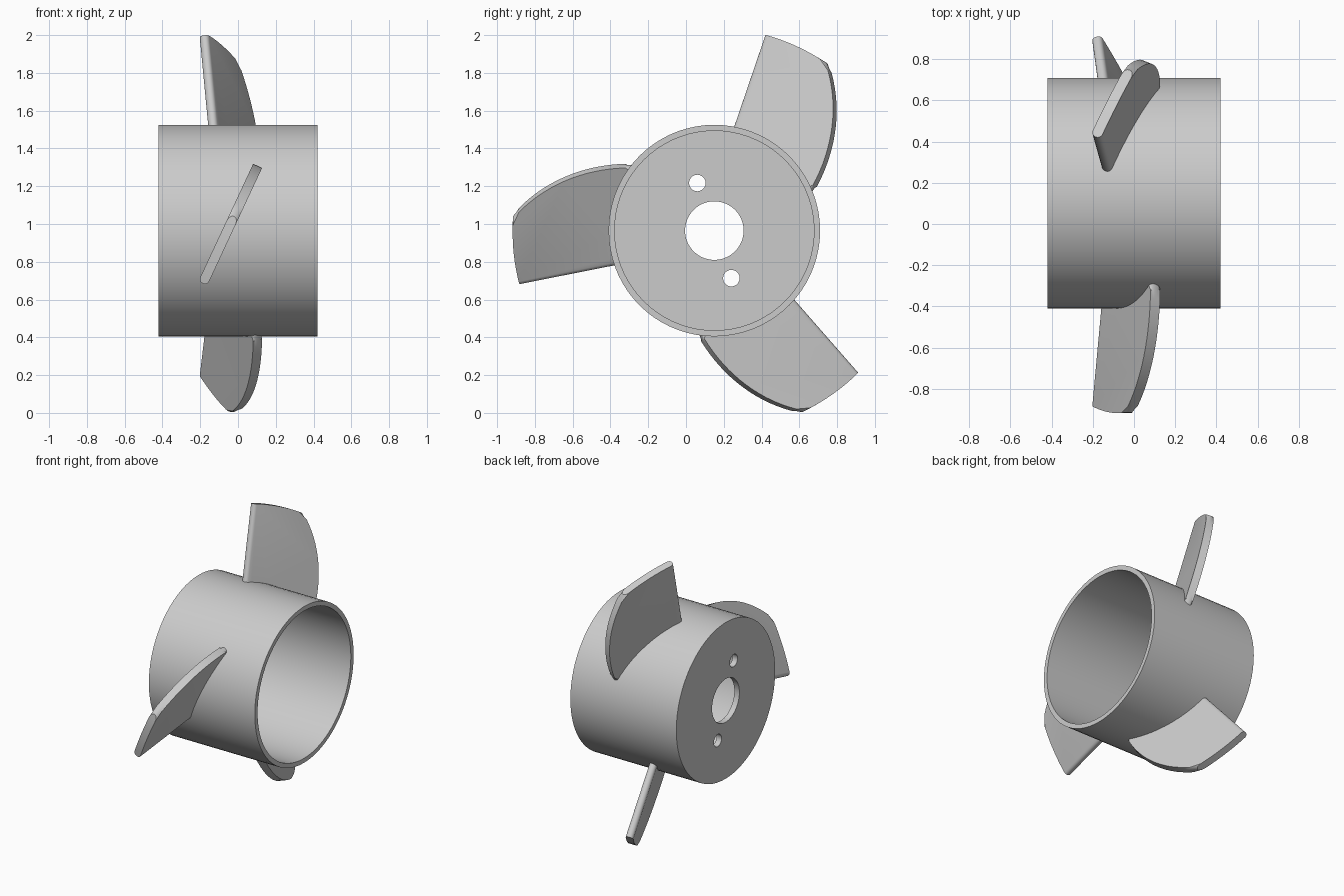
import bpy, bmesh, math
from mathutils import Vector, Matrix
from mathutils.geometry import interpolate_bezier

if "Cube" in bpy.data.objects:
    bpy.data.objects.remove(bpy.data.objects["Cube"], do_unlink=True)

CENTRE = Vector((0, 0.15, 0.965))   # hub axis runs along x
HUB_R, INNER_R, BORE_R, HALF = 0.56, 0.528, 0.155, 0.42
TIP_R, THICK, PITCH = 1.068, 0.052, math.radians(25)

grey = bpy.data.materials.new("grey")
grey.diffuse_color = (0.6, 0.6, 0.6, 1)
grey.use_nodes = True
grey.node_tree.nodes["Principled BSDF"].inputs["Base Color"].default_value = (0.6, 0.6, 0.6, 1)


def make_object(name, bm):
    bmesh.ops.recalc_face_normals(bm, faces=bm.faces)
    mesh = bpy.data.meshes.new(name)
    bm.to_mesh(mesh)
    bm.free()
    mesh.materials.append(grey)
    ob = bpy.data.objects.new(name, mesh)
    bpy.context.collection.objects.link(ob)
    return ob


def activate(ob):
    bpy.ops.object.select_all(action='DESELECT')
    ob.select_set(True)
    bpy.context.view_layer.objects.active = ob


def smooth(ob):
    activate(ob)
    bpy.ops.object.shade_smooth_by_angle(angle=math.radians(35))


# Hub: lathed cup, open at +x, with a bored end wall at -x
bm = bmesh.new()
section = [(-HALF, BORE_R), (-HALF, HUB_R), (HALF, HUB_R),
           (HALF, INNER_R), (-HALF + 0.04, INNER_R), (-HALF + 0.04, BORE_R)]
ring = [bm.verts.new((x, r, 0)) for x, r in section]
edges = [bm.edges.new((ring[i], ring[(i + 1) % len(ring)])) for i in range(len(ring))]
bmesh.ops.spin(bm, geom=ring + edges, cent=(0, 0, 0), axis=(1, 0, 0),
               angle=2 * math.pi, steps=72, use_merge=True)
bmesh.ops.remove_doubles(bm, verts=bm.verts, dist=1e-4)
bmesh.ops.translate(bm, verts=bm.verts, vec=CENTRE)
hub = make_object("hub", bm)

# Two bolt holes through the end wall
bm = bmesh.new()
for s in (-1, 1):
    pos = CENTRE + Vector((-HALF, s * 0.09, -s * 0.252))
    bmesh.ops.create_cone(bm, cap_ends=True, segments=20, radius1=0.044, radius2=0.044, depth=0.3,
                          matrix=Matrix.Translation(pos) @ Matrix.Rotation(math.pi / 2, 4, 'Y'))
cutter = make_object("hole_cutter", bm)
cutter.hide_render = True
activate(hub)
mod = hub.modifiers.new("holes", 'BOOLEAN')
mod.operation, mod.solver, mod.object = 'DIFFERENCE', 'EXACT', cutter
bpy.ops.object.modifier_apply(modifier=mod.name)
bpy.data.objects.remove(cutter, do_unlink=True)
smooth(hub)


# Blade outline as (outward, height): curved back edge, arc tip, straight front edge, root in the hub wall
def arc(radius, z0, z1, n):
    zs = [z0 + (z1 - z0) * i / n for i in range(n + 1)]
    return [(math.sqrt(radius ** 2 - z * z), z) for z in zs]


back = [tuple(p) for p in interpolate_bezier(Vector((0.43, 0.343)), Vector((0.66, 0.347)),
                                             Vector((0.90, 0.265)), Vector((1.065, 0.075)), 18)]
tip = arc(TIP_R, 0.075, -0.28, 8)[1:]
root = arc(0.545, -0.178, 0.343, 12)[:-1]
outline = back + tip + root
n_back, n_front = len(back) - 1, len(back) + len(tip) - 1


def blade(name, turn):
    bm = bmesh.new()
    sides = []
    for t in (-THICK / 2, THICK / 2):
        sides.append([bm.verts.new((t, -r, z / math.cos(PITCH))) for r, z in outline])
        bm.faces.new(sides[-1])
    n = len(outline)
    for i in range(n):
        j = (i + 1) % n
        bm.faces.new((sides[0][i], sides[0][j], sides[1][j], sides[1][i]))
    # round the front and back edges, leaving the tip cut square
    rounded = [bm.edges.get((s[i], s[i + 1])) for s in sides
               for i in list(range(n_back)) + [n_front]]
    bmesh.ops.bevel(bm, geom=rounded, offset=THICK * 0.46, segments=4, profile=0.5,
                    affect='EDGES', clamp_overlap=True)
    place = (Matrix.Translation(CENTRE) @ Matrix.Rotation(turn, 4, 'X')
             @ Matrix.Translation((-0.056, 0, 0)) @ Matrix.Rotation(PITCH, 4, 'Y'))
    bmesh.ops.transform(bm, matrix=place, verts=bm.verts)
    smooth(make_object(name, bm))


for i, name in enumerate(("front_blade", "lower_blade", "upper_blade")):
    blade(name, i * 2 * math.pi / 3)
